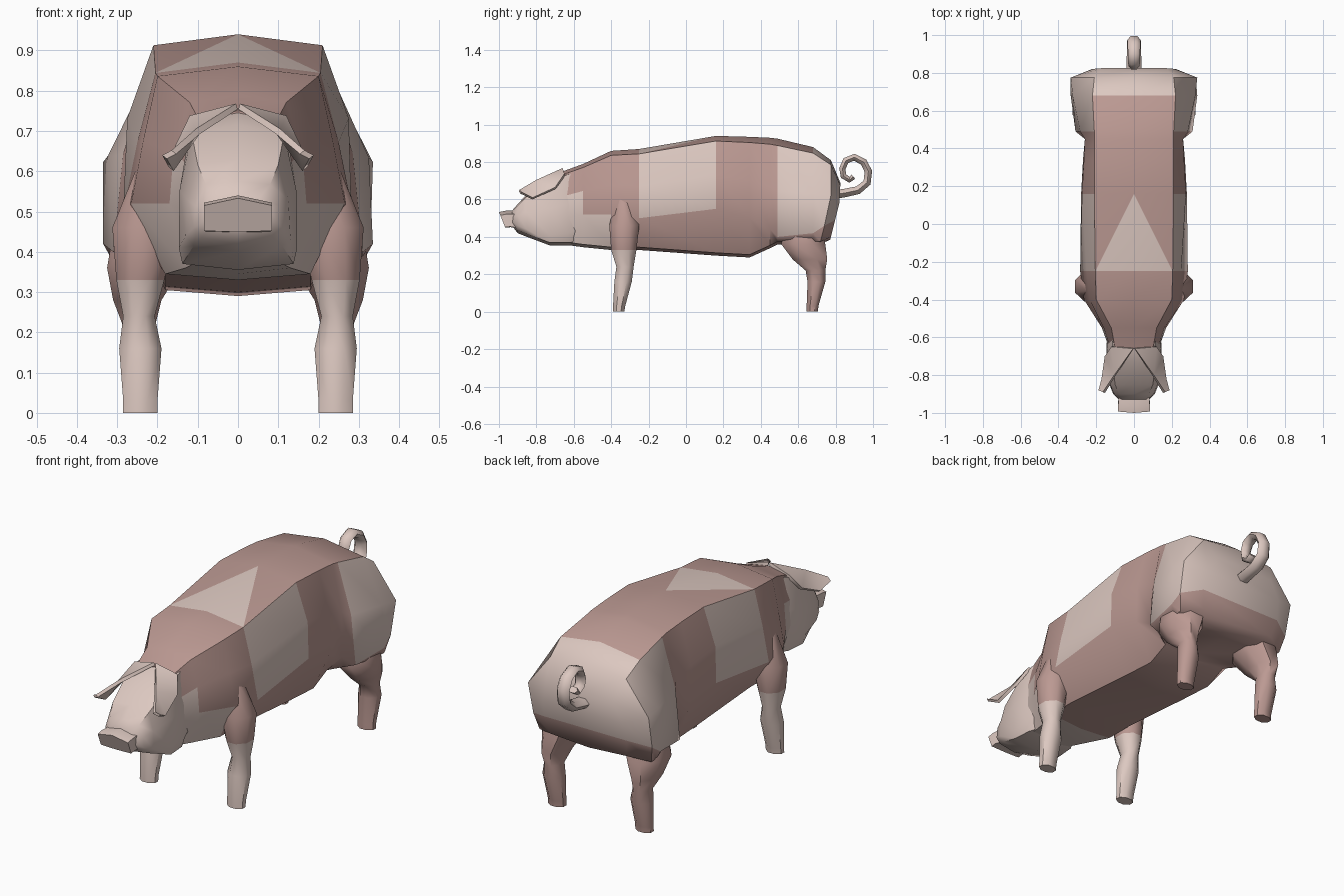
import bpy, bmesh, math

if "Cube" in bpy.data.objects:
    bpy.data.objects.remove(bpy.data.objects["Cube"])


def material(name, rgb):
    m = bpy.data.materials.new(name)
    m.diffuse_color = (*rgb, 1)
    m.use_nodes = True
    m.node_tree.nodes["Principled BSDF"].inputs["Base Color"].default_value = m.diffuse_color
    return m


LIGHT = material("light_pink", (0.72, 0.58, 0.53))
DARK = material("dark_pink", (0.50, 0.32, 0.29))


def finish(name, bm, mirror=False, angle=50):
    bmesh.ops.recalc_face_normals(bm, faces=bm.faces[:])
    me = bpy.data.meshes.new(name)
    bm.to_mesh(me)
    bm.free()
    me.materials.append(LIGHT)
    me.materials.append(DARK)
    ob = bpy.data.objects.new(name, me)
    bpy.context.collection.objects.link(ob)
    if mirror:
        ob.modifiers.new("Mirror", 'MIRROR')
    bpy.ops.object.select_all(action='DESELECT')
    ob.select_set(True)
    bpy.context.view_layer.objects.active = ob
    bpy.ops.object.shade_smooth_by_angle(angle=math.radians(angle))
    return ob


def loft(name, rings, dark, mirror=False):
    """Skin closed rings; dark(i, j) picks the colour of each quad."""
    bm = bmesh.new()
    vs = [[bm.verts.new(p) for p in r] for r in rings]
    n = len(rings[0])
    for i in range(len(vs) - 1):
        for j in range(n):
            k = (j + 1) % n
            if name == "body" and i == SADDLE and j in (0, n - 1):
                # saddle patch narrows to a point on the spine
                mid, side = (j, k) if j == 0 else (k, j)
                bm.faces.new((vs[i][mid], vs[i][side], vs[i + 1][mid]))
                b = bm.faces.new((vs[i][side], vs[i + 1][side], vs[i + 1][mid]))
                b.material_index = 1
                continue
            f = bm.faces.new((vs[i][j], vs[i][k], vs[i + 1][k], vs[i + 1][j]))
            f.material_index = int(dark(i, j))
    # end caps in horizontal strips
    for i, r in ((0, vs[0]), (len(vs) - 2, vs[-1])):
        for j in range(n // 2):
            ids = dict.fromkeys((j, j + 1, (n - j - 1) % n, (n - j) % n))
            f = bm.faces.new([r[q] for q in ids])
            f.material_index = int(dark(i, j))
    return finish(name, bm, mirror)


def section(y, top, bot, wt, wu, wm, wb, zm):
    """Ten-sided torso cross-section; the rump leans forward at the bottom."""
    ts = top - 0.07 * (top - zm)
    half = [(0, top), (wt, ts), (wu, (ts + zm) / 2), (wm, zm),
            (wb, bot + 0.015), (0, bot)]
    pts = half + [(-x, z) for x, z in half[4:0:-1]]
    lean = 0.25 if y > 0.7 else 0
    return [(x, y - lean * max(0, 0.6 - z), z) for x, z in pts]


def leg_ring(z, x0, x1, y0, y1):
    out = []
    for k in range(8):
        a = math.radians(45 * k + 22.5)
        s = 0.5 / math.cos(math.radians(22.5))
        out.append(((x0 + x1) / 2 + (x1 - x0) * s * math.cos(a),
                    (y0 + y1) / 2 + (y1 - y0) * s * math.sin(a), z))
    return out


# Body: y, top, bottom, widths (top, upper, middle, bottom), middle height
SADDLE = 3
BODY = [
    (-.66, .75, .36, .10, .125, .13, .10, .50),
    (-.55, .79, .345, .12, .16, .17, .13, .52),
    (-.40, .86, .33, .20, .235, .265, .18, .52),
    (-.25, .87, .33, .205, .25, .285, .18, .50),
    (.16, .94, .30, .21, .275, .28, .18, .55),
    (.34, .935, .29, .21, .265, .27, .18, .50),
    (.45, .93, .34, .21, .26, .26, .18, .44),
    (.49, .925, .36, .21, .285, .31, .25, .40),
    (.68, .88, .36, .22, .325, .335, .31, .42),
    (.775, .81, .36, .21, .335, .33, .31, .46),
    (.825, .69, .385, .17, .22, .23, .21, .49)]


def body_dark(i, j):
    j = min(j, 9 - j)
    if i < 2:
        return j < 2 or (i == 1 and j == 2)
    if i == SADDLE:
        return j not in (1, 2)
    if i in (7, 8, 9):
        return j > 2 or (i < 8 and j == 0)
    return True


loft("body", [section(*r) for r in BODY], body_dark)

# Head and jaw
HEAD = [
    (-.93, .54, .46, .055, .075, .08, .06, .48),
    (-.90, .575, .42, .08, .105, .11, .09, .46),
    (-.85, .63, .40, .10, .125, .13, .11, .44),
    (-.73, .715, .355, .115, .145, .147, .138, .41),
    (-.63, .758, .355, .115, .14, .145, .13, .42),
    (-.57, .765, .36, .10, .12, .13, .10, .44)]
loft("head", [section(*r) for r in HEAD], lambda i, j: False)


# Snout: upturned disc on a short neck
def snout_ring(y, top, bot, w, tilt):
    pts = [(0, top), (w, top - .018), (w, bot), (0, bot - .003), (-w, bot), (-w, top - .018)]
    return [(x, y + tilt * (top - z), z) for x, z in pts]


loft("snout", [snout_ring(-1, .533, .452, .084, .4), snout_ring(-.965, .54, .455, .084, .3),
               snout_ring(-.91, .54, .45, .08, 0)], lambda i, j: False)

# Legs: z, x range, y range
FRONT = [
    (.60, .17, .255, -.38, -.29), (.46, .15, .312, -.41, -.25),
    (.33, .183, .302, -.40, -.265), (.24, .207, .285, -.372, -.28),
    (.16, .19, .295, -.383, -.29), (.03, .20, .285, -.39, -.325),
    (0, .20, .285, -.39, -.33)]
HIND = [
    (.42, .12, .315, .52, .735), (.36, .14, .325, .51, .745),
    (.28, .19, .31, .57, .755), (.22, .205, .287, .64, .745),
    (.16, .193, .295, .65, .745), (.03, .20, .285, .645, .708),
    (0, .20, .285, .645, .705)]
loft("front_legs", [leg_ring(*r) for r in FRONT], lambda i, j: i < 2, True)
loft("hind_legs", [leg_ring(*r) for r in HIND], lambda i, j: True, True)

# Ears: folded flaps drooping forward and outward
bm = bmesh.new()
pts = [(.005, -.66, .768), (.12, -.65, .738), (.155, -.70, .665), (.172, -.82, .61),
       (.188, -.88, .64), (.165, -.89, .652), (.105, -.80, .705)]
v = [bm.verts.new(p) for p in pts]
for f in ((0, 1, 6), (1, 2, 6), (2, 3, 6), (3, 4, 5, 6)):
    bm.faces.new([v[i] for i in f])
bmesh.ops.recalc_face_normals(bm, faces=bm.faces[:])
bmesh.ops.solidify(bm, geom=bm.faces[:], thickness=0.015)
finish("ears", bm, True)

# Curly tail: tapering tube along a spiral
path = [(.79, .625), (.85, .635), (.92, .65), (.968, .69), (.975, .75), (.95, .80),
        (.90, .826), (.855, .808), (.836, .765), (.842, .725), (.875, .705), (.895, .722)]
rings = []
for i, (y, z) in enumerate(path):
    a, b = path[max(i - 1, 0)], path[min(i + 1, len(path) - 1)]
    d = math.hypot(b[0] - a[0], b[1] - a[1])
    ny, nz = -(b[1] - a[1]) / d, (b[0] - a[0]) / d
    r = 0.027 - 0.0009 * i
    rings.append([(1.5 * r * math.cos(t), y + ny * r * math.sin(t), z + nz * r * math.sin(t))
                  for t in [math.tau * k / 6 for k in range(6)]])
loft("tail", rings, lambda i, j: False)
